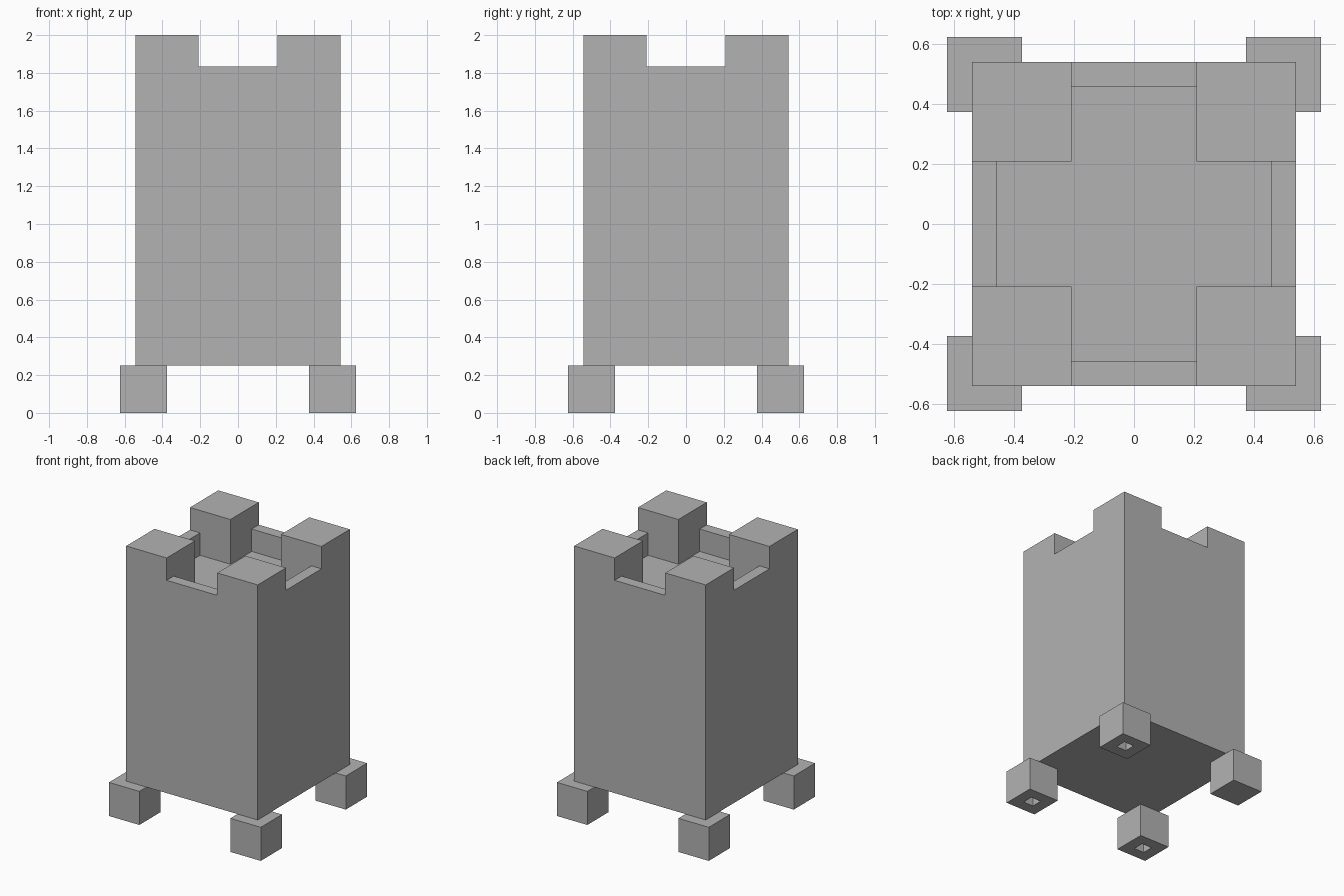
import bpy
import bmesh

U = 1 / 12  # block unit: every part snaps to it

default = bpy.data.objects.get("Cube")
if default:
    bpy.data.objects.remove(default, do_unlink=True)

stone = bpy.data.materials.new("stone grey")
stone.use_nodes = True
GREY = (0.45, 0.45, 0.45, 1)
stone.diffuse_color = GREY
stone.node_tree.nodes["Principled BSDF"].inputs["Base Color"].default_value = GREY


def box(name, x, y, z):
    """Box from (low, high) ranges given in block units."""
    mesh = bpy.data.meshes.new(name)
    bm = bmesh.new()
    bmesh.ops.create_cube(bm, size=1)
    for v in bm.verts:
        v.co = [r[1 if c > 0 else 0] * U for c, r in zip(v.co, (x, y, z))]
    bm.to_mesh(mesh)
    bm.free()
    mesh.materials.append(stone)
    obj = bpy.data.objects.new(name, mesh)
    bpy.context.collection.objects.link(obj)
    return obj


def carve(obj, cutter):
    """Subtract the cutter, bake the result and remove the cutter."""
    cutter.hide_render = True
    mod = obj.modifiers.new("carve", "BOOLEAN")
    mod.operation = "DIFFERENCE"
    mod.solver = "EXACT"
    mod.object = cutter
    graph = bpy.context.evaluated_depsgraph_get()
    mesh = bpy.data.meshes.new_from_object(obj.evaluated_get(graph))
    obj.modifiers.clear()
    obj.data = mesh
    bpy.data.objects.remove(cutter, do_unlink=True)


# Tower body, with a notch through each side and a sunken cross-shaped floor
tower = box("tower", (-6.5, 6.5), (-6.5, 6.5), (3, 24))
gap = (-2.5, 2.5)
for reach, bottom in ((8, 22), (5.5, 20)):
    arm = (-reach, reach)
    carve(tower, box("cutter", arm, gap, (bottom, 26)))
    carve(tower, box("cutter", gap, arm, (bottom, 26)))

# Corner feet; all but the back right one have a socket underneath
for sx, side in ((-1, "right"), (1, "left")):
    for sy, end in ((-1, "front"), (1, "back")):
        cx, cy = 6 * sx, 6 * sy
        foot = box(f"{end}_{side}_foot", (cx - 1.5, cx + 1.5),
                   (cy - 1.5, cy + 1.5), (0, 3))
        if (side, end) != ("right", "back"):
            carve(foot, box("cutter", (cx - 0.5, cx + 0.5),
                            (cy - 0.5, cy + 0.5), (-1, 1)))
